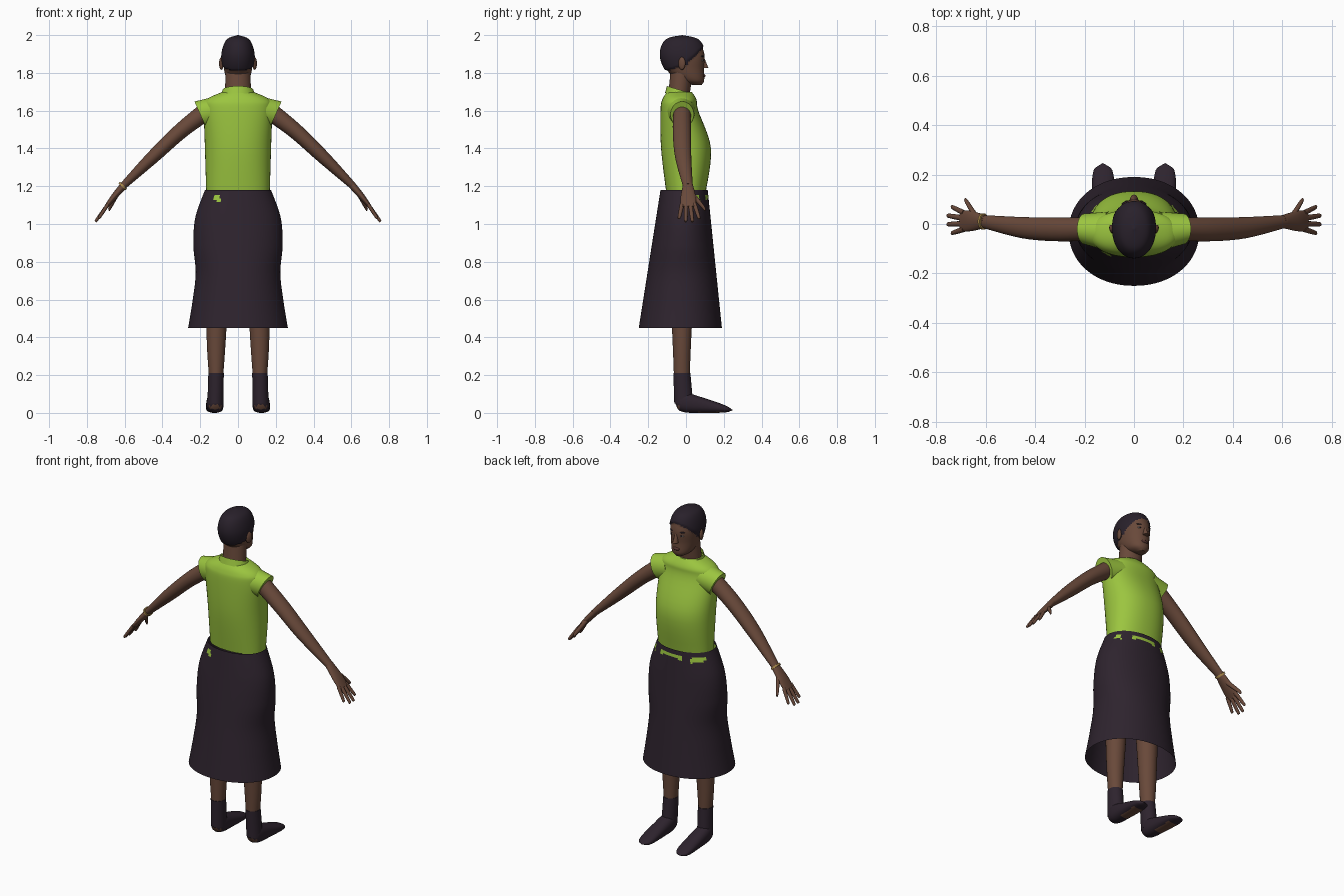
import bpy, bmesh, math
from mathutils import Vector, Matrix

if "Cube" in bpy.data.objects:
    bpy.data.objects.remove(bpy.data.objects["Cube"])


def material(name, red, green, blue):
    mat = bpy.data.materials.new(name)
    mat.use_nodes = True
    mat.diffuse_color = (red, green, blue, 1)
    shader = mat.node_tree.nodes["Principled BSDF"]
    shader.inputs["Base Color"].default_value = mat.diffuse_color
    shader.inputs["Roughness"].default_value = 0.8
    return mat


SKIN = material("brown skin", .14, .066, .042)
GREEN = material("lime green cloth", .33, .56, .05)
DARK = material("dark plum cloth", .027, .017, .027)
HAIR = material("black hair", .022, .015, .024)
LIP = material("dark lips", .09, .035, .03)
WHITE = material("eye white", .35, .3, .27)
GOLD = material("gold", .4, .25, .07)

X, Y, Z = Vector((1, 0, 0)), Vector((0, 1, 0)), Vector((0, 0, 1))
ARM_SLANT = (X + Z).normalized()
SLEEVE_SLANT = Vector((.4, 0, .9))
COLLAR_SLANT = Vector((0, 1, -.3))


def finish(name, mesh_builder, materials, rule=None):
    bmesh.ops.recalc_face_normals(mesh_builder, faces=mesh_builder.faces)
    for face in mesh_builder.faces:
        face.smooth = True
        if rule:
            face.material_index = int(rule(face.calc_center_median()))
    mesh = bpy.data.meshes.new(name)
    mesh_builder.to_mesh(mesh)
    mesh_builder.free()
    for mat in materials:
        mesh.materials.append(mat)
    part = bpy.data.objects.new(name, mesh)
    bpy.context.collection.objects.link(part)
    bpy.ops.object.select_all(action="DESELECT")
    part.select_set(True)
    bpy.context.view_layer.objects.active = part
    bpy.ops.object.shade_smooth_by_angle(angle=math.radians(50))


def smooth_sections(sections, steps):
    """Interpolate the section tuples with a smooth spline."""
    rows = [Vector(section) for section in sections]
    last = len(rows) - 1
    result = []
    for i in range(last):
        start, end = rows[i], rows[i + 1]
        leave = (end - rows[max(i - 1, 0)]) / 2
        arrive = (rows[min(i + 2, last)] - start) / 2
        for j in range(steps):
            t = j / steps
            ease = t * t * (3 - 2 * t)
            result.append(start.lerp(end, ease) + leave * t * (1 - t) ** 2
                          - arrive * t * t * (1 - t))
    return result + [rows[last]]


def loft(name, sections, materials, u=X, v=Y, sides=32, steps=6, power=2,
         mirror=1, caps=True, rule=None, puff=0):
    """Skin rings given as (x, y, z, radius along u, radius along v)."""
    bm = bmesh.new()
    rings = []
    for x, y, z, radius_u, radius_v in smooth_sections(sections, steps):
        ring = []
        for i in range(sides):
            angle = math.tau * i / sides
            cos, sin = math.cos(angle), math.sin(angle)
            point = (Vector((x, y, z))
                     + u * max(radius_u, .001) * math.copysign(abs(cos) ** (2 / power), cos)
                     + v * max(radius_v, .001) * math.copysign(abs(sin) ** (2 / power), sin))
            point.x *= mirror
            ring.append(bm.verts.new(point))
        rings.append(ring)
    for lower, upper in zip(rings, rings[1:]):
        for i in range(sides):
            bm.faces.new((lower[i - 1], lower[i], upper[i], upper[i - 1]))
    if caps:
        bm.faces.new(rings[0])
        bm.faces.new(rings[-1])
    if puff:  # raise the region that the rule marks
        bmesh.ops.recalc_face_normals(bm, faces=bm.faces)
        bm.normal_update()
        raised = [vert for vert in bm.verts
                  if all(rule(face.calc_center_median()) for face in vert.link_faces)]
        for vert, shift in [(vert, vert.normal * puff) for vert in raised]:
            vert.co += shift
    finish(name, bm, materials, rule)


def ball(name, position, radii, mat, turn=0):
    bm = bmesh.new()
    bmesh.ops.create_uvsphere(bm, u_segments=16, v_segments=10, radius=1)
    bm.transform(Matrix.Translation(position) @ Matrix.Rotation(turn, 4, "Z")
                 @ Matrix.Diagonal((*radii, 1)))
    finish(name, bm, [mat])


# Blouse body and stand collar
loft("blouse", [(0, 0, 1.17, .168, .105), (0, 0, 1.4, .175, .132),
                (0, -.035, 1.6, .18, .1), (0, -.035, 1.66, .165, .09),
                (0, -.035, 1.7, .08, .065)], [GREEN], sides=48, power=2.2)
loft("collar", [(0, -.033, 1.67, .094, .078), (0, -.033, 1.71, .082, .068)],
     [GREEN], v=COLLAR_SLANT, caps=False)


# Long skirt, with scraps of blouse showing below the waistband
def is_blouse_scrap(center):
    lower_edge = 1.13 + .01 * math.sin(26 * center.x + 1)
    front = center.y > .045 and math.sin(31 * center.x + .8) > -.7
    back = center.y < 0 and abs(center.x + .11) < .016
    return lower_edge < center.z < 1.153 and (front or back)


skirt_widths = (.175, .226, .236, .224, .24, .264)
skirt_sections = []
for row, width in enumerate(skirt_widths):
    drop = row / (len(skirt_widths) - 1)
    skirt_sections.append((0, -.01 - .02 * drop, 1.18 - .73 * drop,
                           width, .125 + .095 * drop))
loft("skirt", skirt_sections, [DARK, GREEN], sides=96, steps=16, power=2.1,
     caps=False, rule=is_blouse_scrap)


# Neck, and head with cropped hair marked by a hairline
def is_hair(center):
    return center.z > 1.84 + center.y * (1 if center.y > 0 else .3)


loft("neck", [(0, -.04, 1.66, .07, .056), (0, -.02, 1.83, .065, .06)], [SKIN])
loft("head", [(0, .06, 1.735, .02, .022), (0, .03, 1.76, .056, .066),
              (0, -.005, 1.82, .074, .1), (0, -.017, 1.9, .08, .114),
              (0, -.02, 1.97, .055, .083), (0, -.02, 1.992, 0, 0)],
     [SKIN, HAIR], sides=64, steps=10, power=2.1, rule=is_hair, puff=.008)
loft("nose", [(0, .09, 1.88, .006, .007), (0, .1, 1.825, .016, .019)],
     [SKIN], sides=16)
ball("mouth", (0, .09, 1.785), (.023, .014, .01), LIP)


# Boot foot narrows to a rounded heel and toe and gets lower forwards
def foot_section(along):
    rounding = math.sqrt(1 - abs(2 * along - 1) ** 5)
    height = .065 - .05 * along
    return (.12 + .006 * along, -.062 + .308 * along, height,
            .046 * rounding, height * rounding)


def is_worn_patch(center):
    sole = center.z < .006 and .06 < center.y < .19
    heel = center.y < -.035 and .02 < center.z < .04
    return sole or heel


for side, tag in ((1, "left_"), (-1, "right_")):
    # Face and ear
    turn = -side * .35
    ball(tag + "eye", (side * .032, .085, 1.867), (.013, .008, .005), WHITE, turn)
    ball(tag + "iris", (side * .032, .09, 1.867), (.005, .005, .005), HAIR)
    ball(tag + "eyebrow", (side * .033, .086, 1.888), (.018, .007, .004), HAIR, turn)
    ball(tag + "ear", (side * .088, -.022, 1.85), (.011, .02, .034), SKIN, turn)

    # Cap sleeve
    loft(tag + "sleeve", [(.1, -.03, 1.6, .08, .08), (.2, -.02, 1.58, .076, .062)],
         [GREEN], u=SLEEVE_SLANT, mirror=side)

    # Arm and palm
    loft(tag + "arm", [(.15, -.02, 1.61, .05, .046), (.3, -.022, 1.495, .042, .048),
                       (.45, -.015, 1.355, .035, .043), (.61, .01, 1.2, .019, .026)],
         [SKIN], u=ARM_SLANT, mirror=side)
    loft(tag + "palm", [(.6, .01, 1.21, .02, .026), (.66, .012, 1.14, .016, .041),
                        (.7, .012, 1.09, .009, .041)],
         [SKIN], u=ARM_SLANT, mirror=side)

    # Fingers fan out from the knuckles
    for number, finger in enumerate(("index", "middle", "ring", "little")):
        spread = 1.5 - number
        shorter = .008 * spread * spread
        loft(tag + finger + "_finger",
             [(.688, .012 + .022 * spread, 1.105, .01, .012),
              (.75 - shorter, .016 + .034 * spread, 1.02 + shorter, .008, .009),
              (.756 - shorter, .016 + .036 * spread, 1.01 + shorter, .002, .003)],
             [SKIN], u=ARM_SLANT, mirror=side, sides=12)
    loft(tag + "thumb", [(.64, .03, 1.16, .013, .016), (.677, .09, 1.09, .01, .01),
                         (.683, .1, 1.07, .003, .003)],
         [SKIN], u=ARM_SLANT, mirror=side, sides=12)

    # Bare leg
    loft(tag + "leg", [(.105, -.02, .9, .07, .075), (.115, -.022, .4, .051, .05),
                       (.116, -.022, .2, .038, .042)], [SKIN], mirror=side)

    # Ankle boot, with worn patches at heel and sole
    loft(tag + "boot_shaft", [(.116, -.022, .212, .041, .045), (.12, -.012, .05, .042, .05)],
         [DARK], mirror=side)
    loft(tag + "boot_foot", [foot_section(i / 16) for i in range(17)], [DARK, SKIN],
         v=Z, power=2.4, steps=2, mirror=side, rule=is_worn_patch)

# Bracelet on one wrist
loft("bracelet", [(.606, .01, 1.205, .026, .033), (.614, .01, 1.197, .026, .033)],
     [GOLD], u=ARM_SLANT, mirror=-1)
